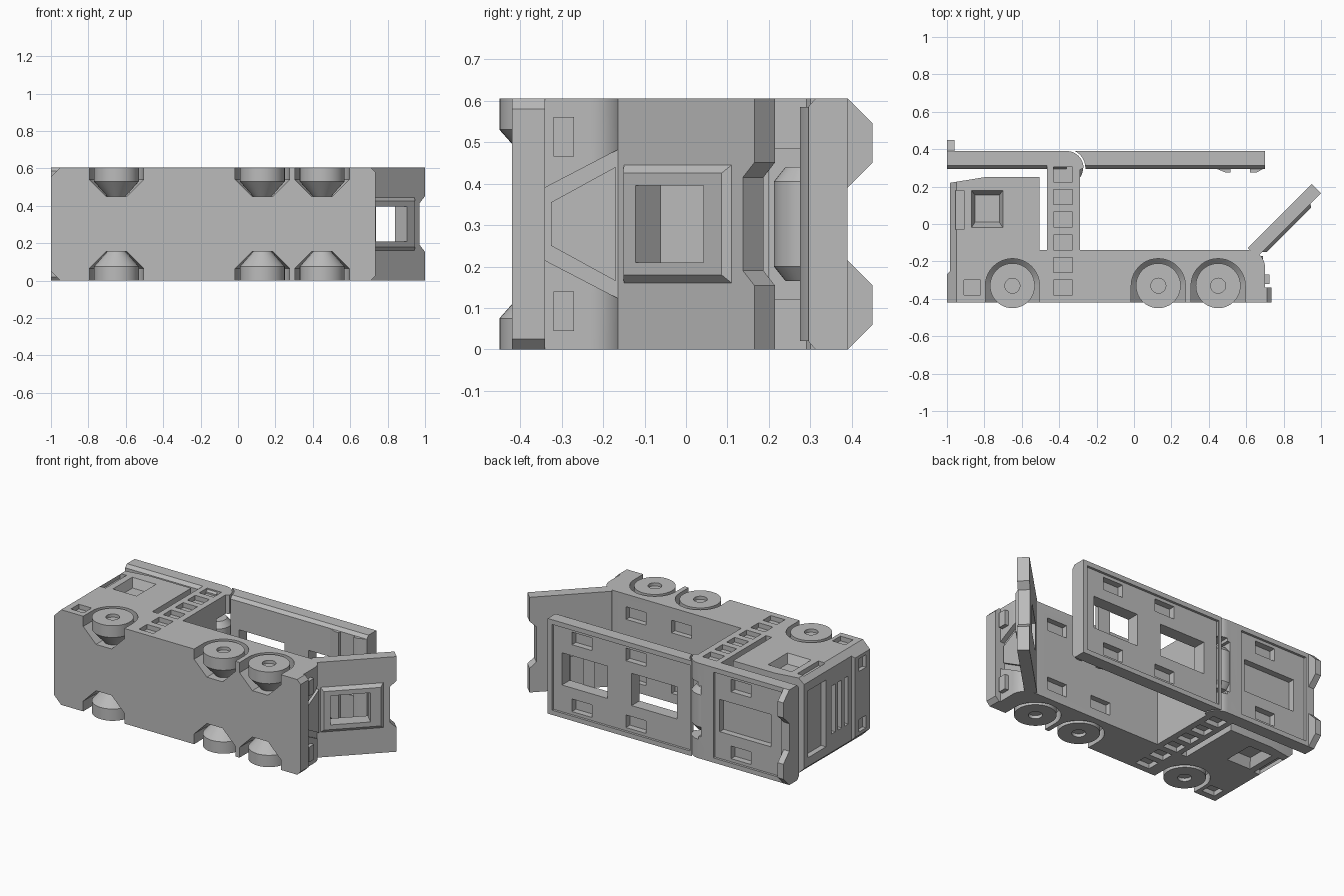
import bpy, bmesh, math
from mathutils import Matrix

if "Cube" in bpy.data.objects:
    bpy.data.objects.remove(bpy.data.objects["Cube"])

W = 0.605            # overall width, along z
AXLES = (-0.65, 0.13, 0.45)
AXLE_Y = -0.33

grey = bpy.data.materials.new("plain_grey")
grey.use_nodes = True
tone = (0.5, 0.5, 0.5, 1)
grey.diffuse_color = tone
grey.node_tree.nodes["Principled BSDF"].inputs["Base Color"].default_value = tone


def loft(name, rings, axis="Z"):
    """Skin closed 2D rings placed along an axis and cap the ends."""
    place = {"Z": lambda a, b, c: (a, b, c),
             "Y": lambda a, b, c: (a, c, b),
             "X": lambda a, b, c: (c, a, b)}[axis]
    bm = bmesh.new()
    loops = [[bm.verts.new(place(a, b, c)) for a, b in pts] for pts, c in rings]
    n = len(loops[0])
    for low, high in zip(loops, loops[1:]):
        for i in range(n):
            j = (i + 1) % n
            bm.faces.new((low[i], low[j], high[j], high[i]))
    bm.faces.new(loops[0][::-1])
    bm.faces.new(loops[-1])
    bmesh.ops.recalc_face_normals(bm, faces=bm.faces)
    mesh = bpy.data.meshes.new(name)
    bm.to_mesh(mesh)
    bm.free()
    mesh.materials.append(grey)
    obj = bpy.data.objects.new(name, mesh)
    bpy.context.scene.collection.objects.link(obj)
    return obj


def prism(name, pts, c0, c1, axis="Z"):
    return loft(name, [(pts, c0), (pts, c1)], axis)


def rect(a0, a1, b0, b1):
    return [(a0, b0), (a1, b0), (a1, b1), (a0, b1)]


def box(name, x0, x1, y0, y1, z0, z1):
    return prism(name, rect(x0, x1, y0, y1), z0, z1)


def arc(cx, cy, r, start, end, steps=12):
    angles = [math.radians(start + (end - start) * i / steps) for i in range(steps + 1)]
    return [(cx + r * math.cos(t), cy + r * math.sin(t)) for t in angles]


def circle(cx, cy, r):
    return arc(cx, cy, r, 0, 360, 40)[:-1]


def cut(obj, cutters):
    """Subtract the cutters, bake the result and remove them."""
    for c in cutters:
        c.hide_render = True
        m = obj.modifiers.new("cut", "BOOLEAN")
        m.operation = "DIFFERENCE"
        m.solver = "EXACT"
        m.object = c
    bpy.context.view_layer.update()
    graph = bpy.context.evaluated_depsgraph_get()
    mesh = bpy.data.meshes.new_from_object(obj.evaluated_get(graph))
    obj.modifiers.clear()
    obj.data = mesh
    for c in cutters:
        bpy.data.objects.remove(c)


def both_sides(z0, z1):
    return ((z0, z1), (W - z1, W - z0))


# Truck body: chassis, cab and hinge column in one side outline
outline = [(-1, -0.42), (-1, -0.27), (-0.985, -0.255), (-0.985, 0.22), (-0.8, 0.25),
           (-0.505, 0.25), (-0.505, -0.14), (-0.465, -0.14), (-0.465, 0.39)]
outline += arc(-0.36, 0.30, 0.09, 90, 0)
outline += [(-0.29, 0.29), (-0.29, -0.14)]
outline += arc(0.61, -0.23, 0.09, 90, 0)
outline += [(0.70, -0.34), (0.735, -0.34), (0.735, -0.42)]
body = prism("truck_body", outline, 0, W)

tools = []
# Wheel wells that taper inwards
for x in AXLES:
    def arch(r):
        return arc(x, AXLE_Y, r, 0, 180, 20) + [(x - r, -0.5), (x + r, -0.5)]
    for flip in (False, True):
        rings = [(arch(0.145), 0.65), (arch(0.145), 0.54), (arch(0.055), 0.45)]
        if flip:
            rings = [(p, W - z) for p, z in rings]
        tools.append(loft("well_cutter", rings))
for z0, z1 in both_sides(0.575, 0.7):
    # Row of square pockets on the column and one behind the front bumper
    for i in range(6):
        y = 0.265 - 0.121 * i
        tools.append(box("pocket_cutter", -0.43, -0.33, y - 0.04, y + 0.04, z0, z1))
    tools.append(box("pocket_cutter", -0.91, -0.82, -0.38, -0.3, z0, z1))
    # Windscreen side slits
    tools.append(box("slit_cutter", -0.955, -0.91, -0.03, 0.18, z0, z1))
# Side windows with sloping frames
for flip in (False, True):
    rings = [([(-0.87, -0.02), (-0.7, -0.02), (-0.7, 0.18), (-0.87, 0.18)], 0.61),
             ([(-0.85, 0.01), (-0.72, 0.01), (-0.72, 0.155), (-0.85, 0.155)], 0.55)]
    tools.append(loft("window_cutter", [(p, W - z) if flip else (p, z) for p, z in rings]))
# Chamfered front and rear corners
for x, s, d in ((-1, 1, 0.05), (0.735, -1, 0.025)):
    for z, t in ((0, 1), (W, -1)):
        tri = [(x - s * d, z - t * d), (x + s * 2 * d, z - t * d), (x - s * d, z + t * 2 * d)]
        tools.append(prism("corner_cutter", tri, -0.6, 0.28, "Y"))
# Windscreen, grille slots and headlights
tools.append(box("screen_cutter", -1.1, -0.95, 0.0, 0.18, 0.09, W - 0.09))
for i in range(3):
    y = -0.075 - 0.065 * i
    tools.append(box("grille_cutter", -1.1, -0.955, y - 0.018, y + 0.018, 0.15, W - 0.15))
for z0, z1 in both_sides(0.07, 0.15):
    tools.append(box("lamp_cutter", -1.1, -0.975, -0.38, -0.31, z0, z1))
    # Deck pockets above the rear axles
    for x in AXLES[1:]:
        tools.append(box("deck_cutter", x - 0.07, x + 0.07, -0.175, -0.1, z0 - 0.01, z1 - 0.01))
# Tapered rear recess and hinge socket
tools.append(prism("rear_cutter", [(-0.34, 0.215), (-0.1, 0.09), (-0.1, W - 0.09),
                                   (-0.34, W - 0.215)], 0.67, 0.8, "X"))
tools.append(prism("socket_cutter", rect(-0.38, -0.2, 0.12, W - 0.12), 0.2, 0.45, "Y"))
cut(body, tools)

# Raised wedge in the rear recess
prism("rear_wedge", [(-0.325, 0.25), (-0.17, 0.165), (-0.17, W - 0.165),
                     (-0.325, W - 0.25)], 0.6, 0.69, "X")

# Rear lamps
for z0, z1 in both_sides(0.045, 0.14):
    box("rear_lamp", 0.69, 0.725, -0.32, -0.27, z0, z1)

# Wheels with recessed hubs and tapered backs
for x in AXLES:
    for side in ("left", "right"):
        rings = [(circle(x, AXLE_Y, r), z) for r, z in
                 ((0.04, 0.44), (0.12, 0.53), (0.12, W), (0.04, W), (0.04, W - 0.02))]
        if side == "right":
            rings = [(p, W - z) for p, z in rings]
        loft("wheel_" + side, rings)

# Hinge barrel between the roof panels
loft("hinge_barrel", [(circle(-0.36, 0.30, r), z) for r, z in
                      ((0.06, 0.165), (0.088, 0.2), (0.088, W - 0.2), (0.06, W - 0.165))])


def roof_panel(name, x0, x1, cutters):
    """Panel with bevelled inner edges and a shallow rimmed outer face."""
    panel = loft(name, [(rect(x0, x1, 0.02, W - 0.02), 0.295),
                        (rect(x0, x1, 0, W), 0.312), (rect(x0, x1, 0, W), 0.39)], "Y")
    face = box("face_cutter", max(x0, -0.97) + 0.03, x1 - 0.03, 0.375, 0.5, 0.03, W - 0.03)
    cut(panel, [face] + cutters)


def panel_pockets(xs):
    return [box("pocket_cutter", x - 0.07, x + 0.07, 0.335, 0.5, z0, z1)
            for x in xs for z0, z1 in both_sides(0.05, 0.13)]


# Front roof panel, held by the column over the cab
roof_panel("front_roof_panel", -1, -0.36, panel_pockets([-0.65]) +
           [box("bay_cutter", -0.86, -0.5, 0.335, 0.5, 0.2, W - 0.2),
            box("hinge_cutter", -0.42, -0.3, 0.25, 0.5, 0.14, W - 0.14)])

# Rear roof panel with two through openings and a curved hinge end
roof_panel("rear_roof_panel", -0.33, 0.70, panel_pockets([0.09, 0.47]) +
           [box("opening_cutter", x, x + 0.32, 0.2, 0.5, 0.2, W - 0.2) for x in (-0.2, 0.29)] +
           [prism("round_cutter", circle(-0.36, 0.30, 0.1), -0.1, 0.7)])

# Catches beneath the free end of the rear panel
for pts in ([(0.43, 0.30), (0.49, 0.275), (0.515, 0.275), (0.515, 0.30)],
            [(0.62, 0.30), (0.62, 0.275), (0.655, 0.275), (0.70, 0.30)]):
    prism("panel_catch", pts, 0.02, W - 0.02)

# Raised tabs on the front edge of the roof
for z in (0, W):
    s = 1 if z == 0 else -1
    prism("roof_tab", [(0.37, z), (0.39, z), (0.45, z + s * 0.06),
                       (0.45, z + s * 0.155), (0.39, z + s * 0.215), (0.37, z + s * 0.215)],
          -1, -0.96, "X")

# Tailgate: built flat along x, then swung open 45 degrees
gate = box("tailgate", 0.34, 0.824, -0.59, -0.52, 0, W)
frame = loft("tailgate_frame", [(rect(0.378, 0.746, 0.16, W - 0.16), -0.58),
                                (rect(0.378, 0.746, 0.16, W - 0.16), -0.59),
                                (rect(0.395, 0.729, 0.18, W - 0.18), -0.608)], "Y")


def gate_opening():
    return box("opening_cutter", 0.435, 0.668, -0.7, -0.4, 0.21, W - 0.21)


notch = prism("notch_cutter", [(0.784, 0.19), (0.784, W - 0.19), (0.85, W - 0.13),
                               (0.85, 0.13)], -0.7, -0.4, "Y")
cut(gate, [gate_opening(), notch])
cut(frame, [gate_opening()])
for part in (gate, frame):
    part.data.transform(Matrix.Rotation(math.radians(45), 4, "Z"))

# Smooth rounded surfaces while keeping hard edges
bpy.ops.object.select_all(action="DESELECT")
for obj in bpy.context.scene.objects:
    if obj.type == "MESH" and grey.name in obj.data.materials:
        obj.select_set(True)
        bpy.context.view_layer.objects.active = obj
bpy.ops.object.shade_smooth_by_angle(angle=math.radians(30))
